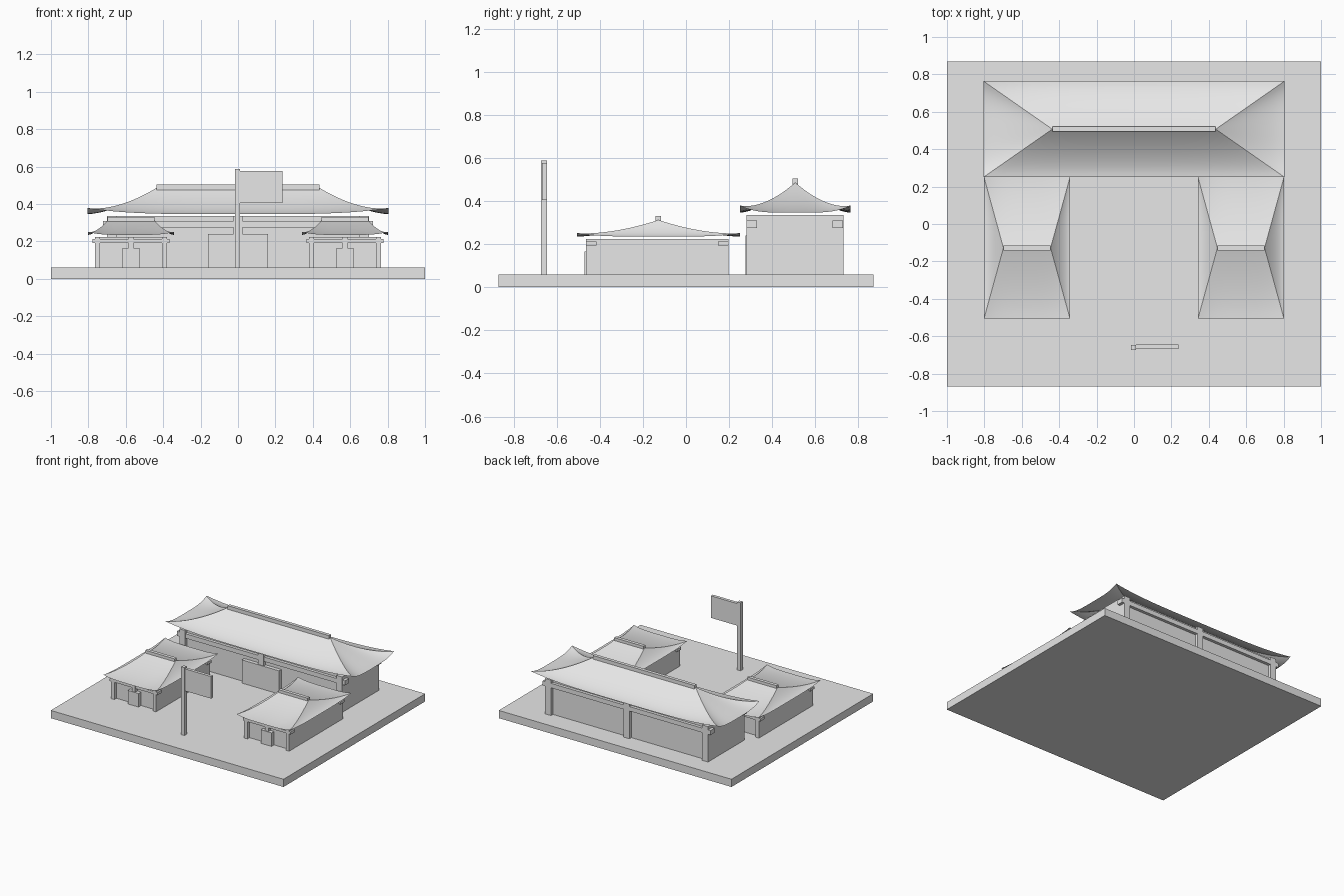
import bpy
import bmesh
from mathutils import Vector

if "Cube" in bpy.data.objects:
    bpy.data.objects.remove(bpy.data.objects["Cube"], do_unlink=True)

GREY = (0.8, 0.8, 0.8, 1.0)
plaster = bpy.data.materials.new("light_grey")
plaster.diffuse_color = GREY
plaster.use_nodes = True
plaster.node_tree.nodes["Principled BSDF"].inputs["Base Color"].default_value = GREY


def add_object(name, bm):
    mesh = bpy.data.meshes.new(name)
    bm.to_mesh(mesh)
    bm.free()
    mesh.materials.append(plaster)
    obj = bpy.data.objects.new(name, mesh)
    bpy.context.collection.objects.link(obj)
    return obj


def box(name, x, y, z):
    """Box from (low, high) pairs on each axis."""
    bm = bmesh.new()
    bmesh.ops.create_cube(bm, size=1)
    for v in bm.verts:
        v.co = [lo + (c + 0.5) * (hi - lo) for c, (lo, hi) in zip(v.co, (x, y, z))]
    return add_object(name, bm)


def hip_roof(name, cx, cy, hx, hy, ridge, eave, rise, lift, cols=24, rows=12):
    """Curved hip roof sheet with upturned corners; one smooth panel per side."""
    bm = bmesh.new()
    corners = [Vector((sx * hx, sy * hy, 0)) for sx, sy in ((-1, -1), (1, -1), (1, 1), (-1, 1))]
    for k in range(4):
        a, b = corners[k], corners[(k + 1) % 4]
        tops = [Vector((ridge if p.x > 0 else -ridge, 0, 0)) for p in (a, b)]
        grid = []
        for j in range(rows + 1):
            s = j / rows
            line = []
            for i in range(cols + 1):
                f = i / cols
                p = a.lerp(b, f).lerp(tops[0].lerp(tops[1], f), s)
                t = abs(2 * f - 1)
                p.z = eave + rise * s ** 1.6 + lift * t ** 4 * (1 - s) ** 2
                line.append(bm.verts.new(p + Vector((cx, cy, 0))))
            grid.append(line)
        for j in range(rows):
            for i in range(cols):
                lo, hi = grid[j], grid[j + 1]
                # Hip ends close to a point at the ridge
                if j == rows - 1 and k % 2:
                    face = bm.faces.new((lo[i], lo[i + 1], hi[0]))
                else:
                    face = bm.faces.new((lo[i], lo[i + 1], hi[i + 1], hi[i]))
                face.smooth = True
    loose = [v for v in bm.verts if not v.link_faces]
    bmesh.ops.delete(bm, geom=loose, context='VERTS')
    return add_object(name, bm)


def building(name, cx, y, half, top, post, recess, beam_z, beam_over, beam_depth, door, roof):
    """Walls, front and back posts and beams, a front door and a hip roof."""
    y0, y1 = y
    floor = 0.06
    box(name + "_walls", (cx - half, cx + half), (y0 + recess, y1 - recess), (floor, top))
    for side, edge, inward in (("front", y0, 1), ("back", y1, -1)):
        span = sorted((edge, edge + inward * (recess + 0.01)))
        for label, px in (("right", -half + post / 2), ("middle", 0), ("left", half - post / 2)):
            x = cx + px
            box(f"{name}_{side}_{label}_post", (x - post / 2, x + post / 2), span, (floor, top))
        depth = sorted((edge + inward * 0.001, edge + inward * beam_depth))
        reach = half + beam_over
        box(f"{name}_{side}_beam", (cx - reach, cx + reach), depth, beam_z)
    door_half, door_top = door
    box(name + "_door", (cx - door_half, cx + door_half),
        (y0 - 0.005, y0 + recess + 0.01), (floor, door_top))
    # Roof sheet and ridge cap
    cy, hx, hy, ridge, eave, rise, lift, cap = roof
    hip_roof(name + "_roof", cx, cy, hx, hy, ridge, eave, rise, lift)
    peak = eave + rise
    box(name + "_ridge", (cx - ridge, cx + ridge), (cy - cap, cy + cap), (peak - 0.01, peak + 0.018))


# Courtyard
box("courtyard_base", (-1, 1), (-0.87, 0.87), (0, 0.06))

# Main hall at the back
building("main_hall", 0, (0.28, 0.73), 0.7, 0.335, 0.05, 0.024, (0.275, 0.31), 0.022, 0.05,
         (0.16, 0.24), (0.507, 0.805, 0.257, 0.437, 0.346, 0.14, 0.033, 0.013))

# Two side halls
for side, sign in (("left", 1), ("right", -1)):
    building(side + "_hall", sign * 0.572, (-0.465, 0.198), 0.193, 0.223, 0.028, 0.026,
             (0.193, 0.213), 0.013, 0.05,
             (0.046, 0.165), (-0.128, 0.23, 0.378, 0.126, 0.235, 0.077, 0.016, 0.013))

# Flagpole and flag
box("flagpole", (-0.016, 0.012), (-0.674, -0.646), (0.06, 0.588))
box("flag", (0.01, 0.237), (-0.668, -0.644), (0.405, 0.576))
